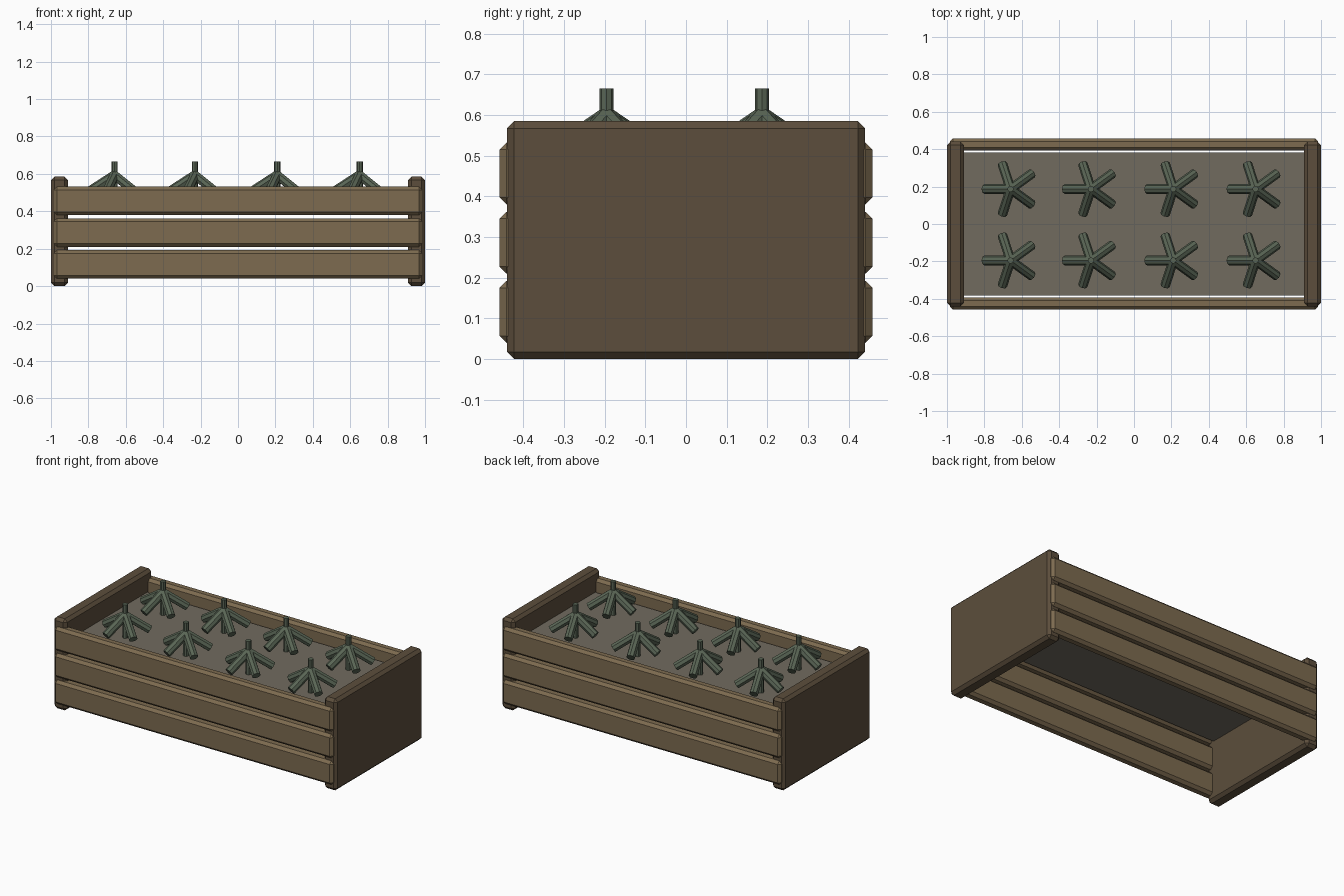
import bpy
from math import cos, sin, tau, radians
from mathutils import Vector

if "Cube" in bpy.data.objects:
    bpy.data.objects.remove(bpy.data.objects["Cube"])


def material(name, rgb):
    m = bpy.data.materials.new(name)
    m.diffuse_color = (*rgb, 1)
    m.use_nodes = True
    m.node_tree.nodes["Principled BSDF"].inputs["Base Color"].default_value = m.diffuse_color
    return m


DARK_WOOD = material("dark_wood", (0.107, 0.076, 0.045))
LIGHT_WOOD = material("light_wood", (0.205, 0.147, 0.08))
SOIL = material("soil", (0.165, 0.147, 0.114))
GREEN = material("leaf_green", (0.1, 0.13, 0.09))


def box(name, lo, hi, mat, chamfer=0):
    lo, hi = Vector(lo), Vector(hi)
    bpy.ops.mesh.primitive_cube_add(size=1, location=(lo + hi) / 2)
    ob = bpy.context.object
    ob.name = name
    ob.scale = hi - lo
    bpy.ops.object.transform_apply(location=False, rotation=False, scale=True)
    ob.data.materials.append(mat)
    if chamfer:
        b = ob.modifiers.new("chamfer", 'BEVEL')
        b.width = chamfer
        b.segments = 1
    return ob


def rod(name, a, b, radius, mat, sides=8):
    a, b = Vector(a), Vector(b)
    d = b - a
    bpy.ops.mesh.primitive_cylinder_add(vertices=sides, radius=radius, depth=d.length,
                                        location=(a + b) / 2)
    ob = bpy.context.object
    ob.name = name
    ob.rotation_euler = d.to_track_quat('Z', 'Y').to_euler()
    ob.data.materials.append(mat)
    return ob


# End panels
for side, x in (("left", -0.955), ("right", 0.955)):
    box(side + "_end_panel", (x - 0.045, -0.44, 0), (x + 0.045, 0.44, 0.585),
        DARK_WOOD, 0.018)

# Three slats along the front and back
for side, y in (("front", -0.425), ("back", 0.425)):
    for i in range(3):
        z = 0.04 + 0.17 * i
        box(f"{side}_slat_{i + 1}", (-0.985, y - 0.033, z), (0.985, y + 0.033, z + 0.152),
            LIGHT_WOOD, 0.017)

# Soil tray
box("soil", (-0.92, -0.383, 0.385), (0.92, 0.383, 0.452), SOIL)

# Plants: a short stem with five drooping leaves
DROOP, LENGTH = radians(33), 0.168
n = 0
for x in (-0.66, -0.23, 0.21, 0.65):
    for y in (-0.195, 0.187):
        n += 1
        rod(f"plant_{n}_stem", (x, y, 0.445), (x, y, 0.665), 0.017, GREEN)
        for k in range(5):
            t = tau * (k + 0.5) / 5
            r = LENGTH * cos(DROOP)
            rod(f"plant_{n}_leaf_{k + 1}", (x, y, 0.593),
                (x + r * cos(t), y + r * sin(t), 0.593 - LENGTH * sin(DROOP)), 0.026, GREEN)
